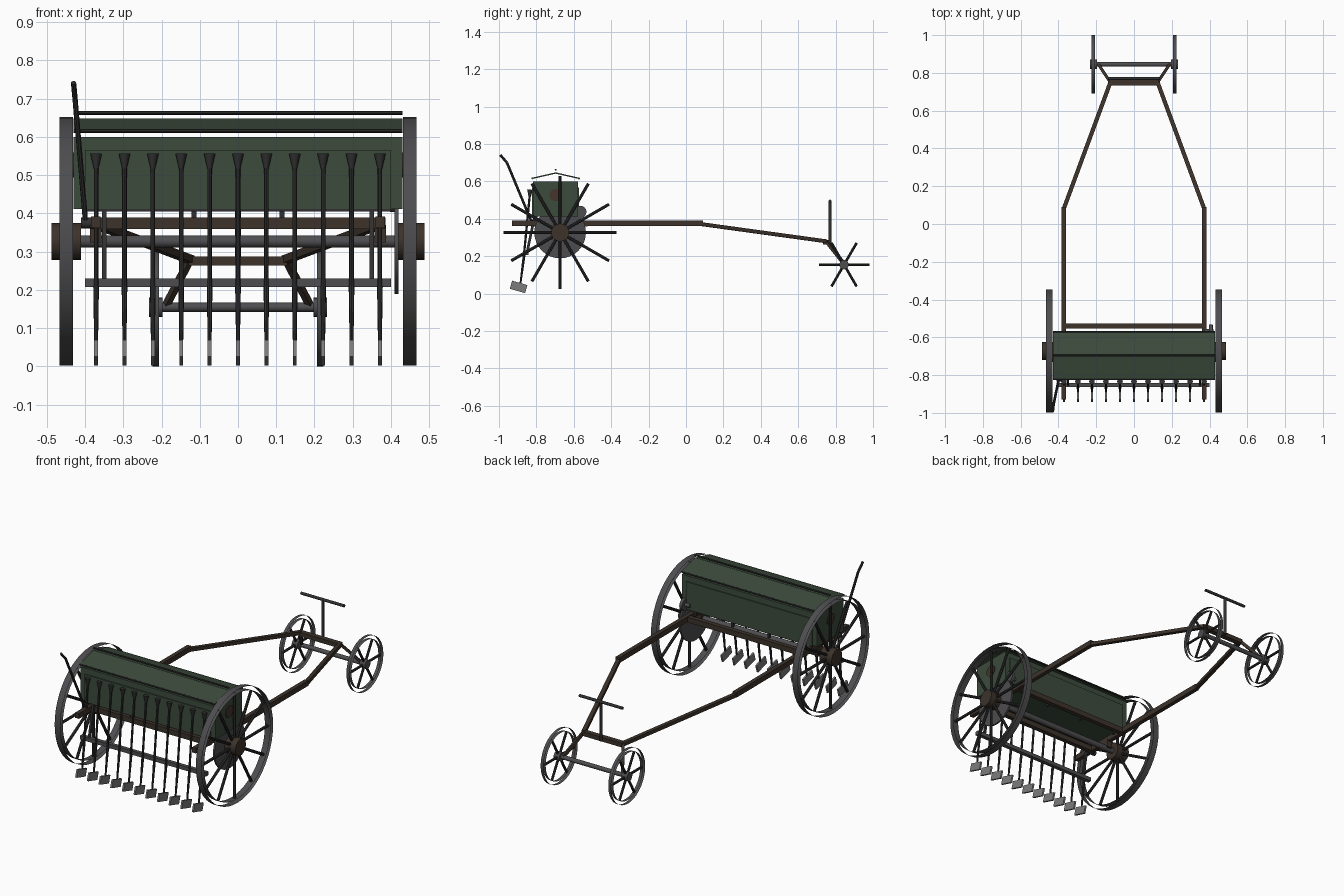
import bpy, bmesh, math
from mathutils import Vector, Matrix

if "Cube" in bpy.data.objects:
    bpy.data.objects.remove(bpy.data.objects["Cube"])


def material(name, rgb):
    m = bpy.data.materials.new(name)
    m.use_nodes = True
    m.diffuse_color = (*rgb, 1)
    m.node_tree.nodes["Principled BSDF"].inputs["Base Color"].default_value = (*rgb, 1)
    return m


GREEN = material("dark green paint", (0.045, 0.07, 0.045))
STEEL = material("grey steel", (0.075, 0.075, 0.08))
DARK = material("dark iron", (0.03, 0.03, 0.032))
BROWN = material("dark brown frame", (0.045, 0.032, 0.023))
BRIGHT = material("worn steel", (0.2, 0.2, 0.2))
RUST = material("red brown disc", (0.06, 0.035, 0.025))


def finish(name, bm, mat, smooth=False):
    bmesh.ops.recalc_face_normals(bm, faces=bm.faces)
    mesh = bpy.data.meshes.new(name)
    bm.to_mesh(mesh)
    bm.free()
    mesh.materials.append(mat)
    ob = bpy.data.objects.new(name, mesh)
    bpy.context.collection.objects.link(ob)
    if smooth:
        bpy.ops.object.select_all(action='DESELECT')
        ob.select_set(True)
        bpy.context.view_layer.objects.active = ob
        bpy.ops.object.shade_smooth_by_angle(angle=math.radians(40))
    return ob


def frame_between(a, b):
    """Matrix at the midpoint with local z along a-b and local x kept level."""
    z = (b - a).normalized()
    x = z.cross(Vector((0, 0, 1)))
    x = x.normalized() if x.length > 1e-4 else Vector((1, 0, 0))
    rot = Matrix((x, z.cross(x), z)).transposed().to_4x4()
    return Matrix.Translation((a + b) / 2) @ rot


def box(name, centre, size, mat, tilt=0):
    bm = bmesh.new()
    m = Matrix.Translation(centre) @ Matrix.Rotation(tilt, 4, 'X') @ Matrix.Diagonal((*size, 1))
    bmesh.ops.create_cube(bm, size=1, matrix=m)
    return finish(name, bm, mat)


def beam(name, a, b, w, h, mat):
    a, b = Vector(a), Vector(b)
    bm = bmesh.new()
    m = frame_between(a, b) @ Matrix.Diagonal((w, h, (b - a).length, 1))
    bmesh.ops.create_cube(bm, size=1, matrix=m)
    return finish(name, bm, mat)


def add_rod(bm, a, b, r1, r2, sides):
    a, b = Vector(a), Vector(b)
    bmesh.ops.create_cone(bm, cap_ends=True, segments=sides, radius1=r1, radius2=r2,
                          depth=(b - a).length, matrix=frame_between(a, b))


def rod(name, a, b, r, mat, sides=12, r2=None):
    bm = bmesh.new()
    add_rod(bm, a, b, r, r if r2 is None else r2, sides)
    return finish(name, bm, mat, True)


def wheel(name, x, y, z, radius, inner, width, spokes, spoke_r, hub_r, hub_w):
    # Rim made of an outer and an inner band with open sides
    for part, r in (("tyre", radius), ("inner_rim", inner)):
        bm = bmesh.new()
        bmesh.ops.create_cone(bm, cap_ends=False, segments=48, radius1=r, radius2=r, depth=width,
                              matrix=Matrix.Translation((x, y, z)) @ Matrix.Rotation(math.pi / 2, 4, 'Y'))
        finish(f"{name}_{part}", bm, STEEL, True)
    bm = bmesh.new()
    for i in range(spokes):
        a = math.tau * i / spokes
        tip = (x, y + inner * math.cos(a), z + inner * math.sin(a))
        add_rod(bm, (x, y, z), tip, spoke_r, spoke_r, 8)
    finish(f"{name}_spokes", bm, DARK, True)
    rod(f"{name}_hub", (x - hub_w / 2, y, z), (x + hub_w / 2, y, z), hub_r,
        BROWN if hub_w > 0.05 else STEEL, 20)


AY, AZ = -0.673, 0.327      # main axle
FY, FZ = 0.845, 0.155       # steering axle
HY = -0.697                 # hopper centre line
sides = (("left", 1), ("right", -1))

# Wheels and axles
for side, s in sides:
    wheel(f"{side}_main_wheel", s * 0.449, AY, AZ, 0.325, 0.302, 0.036, 12, 0.008, 0.048, 0.078)
    wheel(f"{side}_steering_wheel", s * 0.215, FY, FZ, 0.155, 0.135, 0.018, 6, 0.007, 0.025, 0.036)
rod("main_axle", (-0.42, AY, AZ), (0.42, AY, AZ), 0.016, STEEL)
rod("steering_axle", (-0.21, FY, FZ), (0.21, FY, FZ), 0.012, STEEL)

# Drive gears on the left side
rod("drive_disc", (0.409, AY, AZ), (0.419, AY, AZ), 0.138, STEEL, 32)
rod("small_gear", (0.398, -0.565, 0.437), (0.416, -0.565, 0.437), 0.033, STEEL, 16)
rod("small_gear_shaft", (0.37, -0.565, 0.437), (0.42, -0.565, 0.437), 0.01, STEEL)

# Seed hopper with raised front and back panels
box("hopper", (0, HY, 0.506), (0.86, 0.24, 0.188), GREEN)
for label, s in (("front", -1), ("back", 1)):
    box(f"hopper_{label}_panel", (0, HY + s * 0.122, 0.489), (0.80, 0.008, 0.155), GREEN)
    beam(f"lid_{label}", (0, HY, 0.645), (0, HY + s * 0.128, 0.616), 0.86, 0.007, GREEN)
    rod(f"lid_{label}_edge", (-0.43, HY + s * 0.125, 0.616), (0.43, HY + s * 0.125, 0.616), 0.005, DARK, 8)
    box(f"hopper_{label}_rail", (0, HY + s * 0.11, 0.411), (0.80, 0.025, 0.012), DARK)
rod("lid_ridge_rod", (-0.43, HY, 0.663), (0.43, HY, 0.663), 0.005, DARK, 8)
for side, s in sides:
    rod(f"{side}_hopper_end_disc", (s * 0.428, HY, 0.527), (s * 0.435, HY, 0.527), 0.033, RUST, 20)

# Main frame
for side, s in sides:
    box(f"{side}_frame_beam", (s * 0.372, -0.42, 0.377), (0.024, 1.02, 0.03), BROWN)
    beam(f"{side}_draft_beam", (s * 0.372, 0.08, 0.372), (s * 0.125, 0.75, 0.28), 0.022, 0.02, BROWN)
    beam(f"{side}_steering_fork", (s * 0.125, 0.75, 0.28), (s * 0.188, FY, 0.16), 0.016, 0.016, BROWN)
    beam(f"{side}_toolbar_hanger", (s * 0.35, -0.81, 0.41), (s * 0.35, -0.85, 0.22), 0.012, 0.014, DARK)
    box(f"{side}_axle_bracket", (s * 0.372, AY, 0.347), (0.03, 0.05, 0.045), BROWN)
    for label, x in (("inner", 0.115), ("outer", 0.35)):
        for end, y in (("front", -0.80), ("back", -0.59)):
            box(f"{side}_{label}_{end}_hopper_post", (s * x, y, 0.395), (0.012, 0.014, 0.04), DARK)
for label, y in (("front", -0.80), ("back", -0.54)):
    box(f"{label}_cross_beam", (0, y, 0.375), (0.77, 0.026, 0.03), BROWN)
box("draft_cross_beam", (0, 0.748, 0.276), (0.26, 0.03, 0.024), BROWN)

# Steering handle
rod("steering_post", (0, 0.77, 0.27), (0, 0.77, 0.495), 0.008, DARK)
rod("steering_handle", (-0.138, 0.77, 0.495), (0.138, 0.77, 0.495), 0.008, DARK)

# Toolbar and row of seed tubes with coulters
box("toolbar", (0, -0.852, 0.219), (0.80, 0.022, 0.022), STEEL)
for i in range(11):
    x = (i - 5) * 0.0742
    n = i + 1
    rod(f"seed_funnel_{n}", (x, -0.836, 0.517), (x, -0.834, 0.556), 0.006, DARK, 12, 0.015)
    rod(f"seed_tube_{n}", (x, -0.836, 0.52), (x, -0.868, 0.19), 0.006, DARK, 8)
    rod(f"coulter_shank_{n}", (x, -0.865, 0.21), (x, -0.885, 0.055), 0.0075, DARK, 8, 0.005)
    box(f"coulter_shoe_{n}", (x, -0.895, 0.036), (0.01, 0.085, 0.045), BRIGHT, math.radians(-16))

# Lift lever on the right side
points = [(-0.398, -0.82, 0.37), (-0.426, -0.957, 0.70), (-0.43, -0.993, 0.742)]
for label, a, b in zip(("shaft", "grip"), points, points[1:]):
    rod(f"lever_{label}", a, b, 0.007, DARK, 8)
rod("lever_pivot", (-0.41, -0.82, 0.375), (-0.37, -0.82, 0.375), 0.014, DARK)
